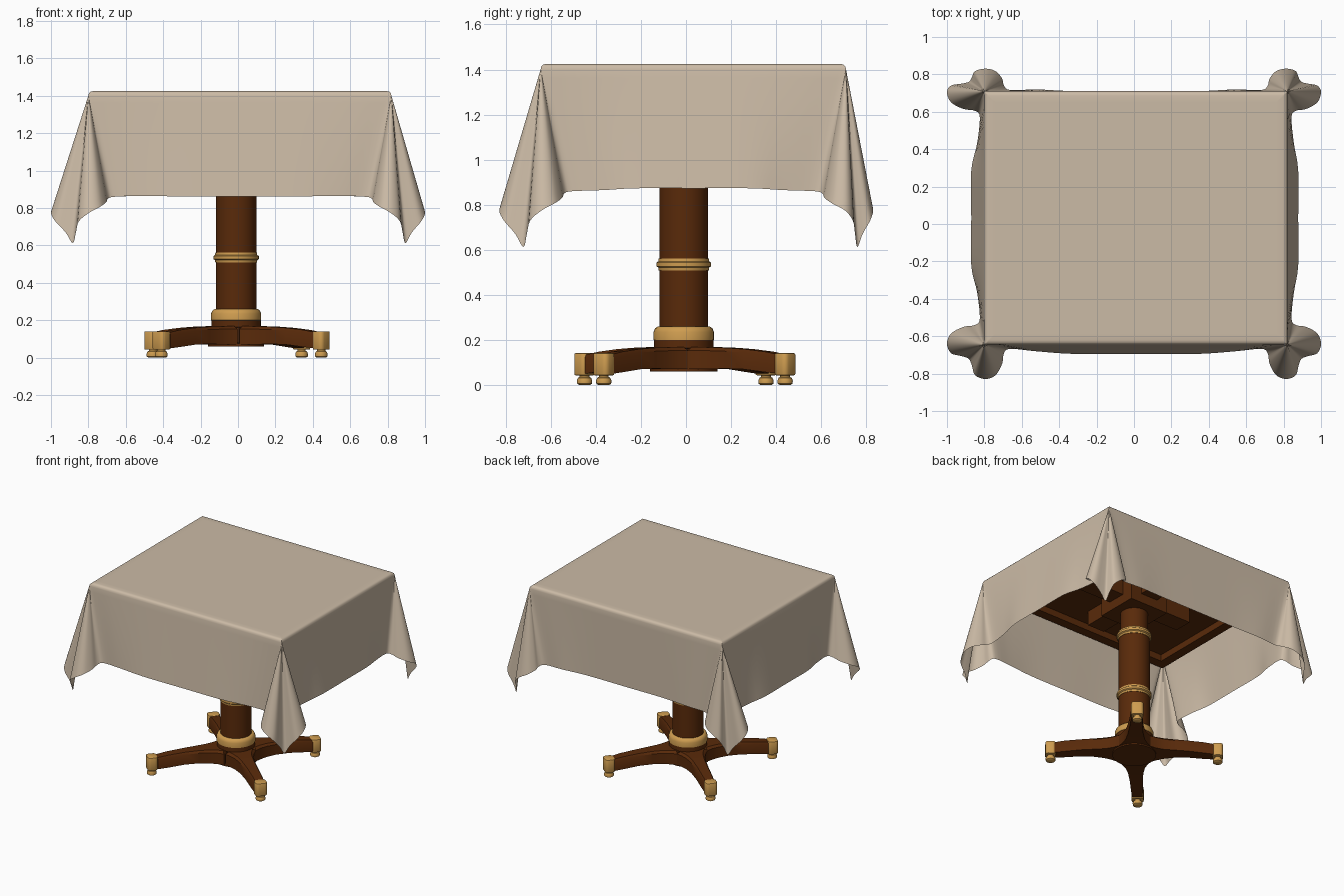
import bpy, bmesh, math
from mathutils import Vector, Matrix

if "Cube" in bpy.data.objects:
    bpy.data.objects.remove(bpy.data.objects["Cube"])

def mat(name, c):
    m = bpy.data.materials.new(name)
    m.diffuse_color = (*c, 1)
    m.use_nodes = True
    m.node_tree.nodes["Principled BSDF"].inputs["Base Color"].default_value = m.diffuse_color
    return m

CLOTH = mat("beige_cloth", (0.60, 0.495, 0.38))
WOOD = mat("dark_wood", (0.10, 0.023, 0.003))
BRASS = mat("brass", (0.62, 0.335, 0.08))
CX, CY = -0.01, -0.01

def finish(name, bm, m, angle=35):
    bmesh.ops.recalc_face_normals(bm, faces=bm.faces)
    me = bpy.data.meshes.new(name)
    bm.to_mesh(me)
    bm.free()
    me.materials.append(m)
    ob = bpy.data.objects.new(name, me)
    bpy.context.collection.objects.link(ob)
    bpy.context.view_layer.objects.active = ob
    ob.select_set(True)
    bpy.ops.object.shade_smooth_by_angle(angle=math.radians(angle))
    ob.select_set(False)
    return ob

def lathe(name, prof, m, x=CX, y=CY, n=40):
    bm = bmesh.new()
    rings = [[bm.verts.new((x + r * math.cos(2 * math.pi * i / n),
                            y + r * math.sin(2 * math.pi * i / n), z)) for i in range(n)]
             for r, z in prof]
    for a, b in zip(rings, rings[1:]):
        for i in range(n):
            bm.faces.new((a[i], a[(i + 1) % n], b[(i + 1) % n], b[i]))
    bm.faces.new(rings[0])
    bm.faces.new(rings[-1])
    return finish(name, bm, m)

def box(name, lo, hi, m, rot=0, bevel=0.0):
    lo, hi = Vector(lo), Vector(hi)
    bm = bmesh.new()
    bmesh.ops.create_cube(bm, size=1)
    bmesh.ops.scale(bm, vec=hi - lo, verts=bm.verts)
    if bevel:      # round the upright edges, then soften the rest a little
        up = [e for e in bm.edges if abs(e.verts[0].co.z - e.verts[1].co.z) > 1e-4]
        bmesh.ops.bevel(bm, geom=up, offset=bevel, segments=4, profile=0.5, affect='EDGES')
        flat = [e for e in bm.edges if abs(e.verts[0].co.z - e.verts[1].co.z) < 1e-4]
        bmesh.ops.bevel(bm, geom=flat, offset=0.006, segments=2, profile=0.5, affect='EDGES')
    bmesh.ops.transform(bm, verts=bm.verts,
                        matrix=Matrix.Translation((lo + hi) / 2) @ Matrix.Rotation(rot, 4, 'Z'))
    return finish(name, bm, m)

# ---- pedestal column and brass rings
lathe("base_hub", [(0.15, 0.06), (0.15, 0.075), (0.12, 0.08), (0.12, 0.16), (0.132, 0.165), (0.132, 0.2)], WOOD)
lathe("column", [(0.108, 0.19), (0.108, 0.99), (0.095, 1.0), (0.095, 1.25)], WOOD)
lathe("base_ring", [(0.12, 0.195), (0.134, 0.2), (0.134, 0.235), (0.127, 0.252), (0.115, 0.26), (0.10, 0.26)], BRASS)
for nm, z in (("middle_ring", 0.535), ("upper_ring", 1.0)):
    lathe(nm, [(0.10, z - .027), (0.111, z - .027), (0.113, z - .014), (0.121, z - .008), (0.121, z + .008),
               (0.113, z + .014), (0.111, z + .027), (0.10, z + .027)], BRASS)

# ---- four flared legs with brass caps and feet
STATIONS = [(0.004, 0.004, .07, .168), (0.11, 0.11, .07, .168), (0.15, 0.086, .07, .168), (0.2, 0.066, .071, .167),
            (0.27, 0.053, .073, .165), (0.37, 0.045, .07, .159), (0.48, 0.041, .058, .148), (0.56, 0.036, .05, .135)]
for k, (fx, fy) in enumerate([(0.445, -0.365), (0.34, 0.44), (-0.41, -0.45), (-0.455, 0.355)]):
    ang = math.atan2(fy - CY, fx - CX)
    bm = bmesh.new()
    rings = []
    for r, w, b, t in STATIONS:
        sec = [(-w, b), (w, b), (w, t - .015), (.78 * w, t), (-.78 * w, t), (-w, t - .015)]
        rings.append([bm.verts.new((CX + r * math.cos(ang) - s * math.sin(ang),
                                    CY + r * math.sin(ang) + s * math.cos(ang), z)) for s, z in sec])
    for a, b in zip(rings, rings[1:]):
        for i in range(6):
            bm.faces.new((a[i], a[(i + 1) % 6], b[(i + 1) % 6], b[i]))
    bm.faces.new(rings[0])
    bm.faces.new(rings[-1])
    finish(f"leg_{k}", bm, WOOD)
    box(f"leg_cap_{k}", (fx - .036, fy - .042, .043), (fx + .036, fy + .042, .141), BRASS, ang, 0.022)
    lathe(f"foot_{k}", [(0.024, 0), (0.033, .006), (0.034, .02), (0.029, .032), (0.022, .036), (0.022, .05)],
          BRASS, fx, fy, 20)

# ---- table top structure under the cloth
X0, X1, Y0, Y1, TOP = -0.80, 0.82, -0.645, 0.71, 1.425
box("table_top", (X0 + .012, Y0 + .012, 1.36), (X1 - .012, Y1 - .012, 1.418), WOOD)
box("apron_front", (X0 + .02, Y0 + .02, 1.31), (X1 - .02, Y0 + .09, 1.37), WOOD)
box("apron_back", (X0 + .02, Y1 - .09, 1.31), (X1 - .02, Y1 - .02, 1.37), WOOD)
box("apron_left", (X0 + .02, Y0 + .05, 1.31), (X0 + .09, Y1 - .05, 1.37), WOOD)
box("apron_right", (X1 - .09, Y0 + .05, 1.31), (X1 - .02, Y1 - .05, 1.37), WOOD)
box("beam_long", (-0.45, CY - .07, 1.25), (0.43, CY + .07, 1.37), WOOD)
box("beam_cross", (CX - .07, -0.42, 1.25), (CX + .07, 0.42, 1.37), WOOD)
box("column_block", (CX - .16, CY - .16, 1.18), (CX + .16, CY + .16, 1.37), WOOD)

# ---- tablecloth: hem path with two flared folds at each corner (out_x, out_y, z)
HALF = [(.035, -.28, .865), (.022, -.14, .86), (.045, -.105, .85), (.10, -.095, .83), (.16, -.06, .805),
        (.18, -.005, .775), (.16, .045, .73), (.11, .06, .67), (.075, .075, .612)]
CORNER = HALF + [(b, a, z) for a, b, z in HALF[-2::-1]]
full = []                                      # pairs (attach point on top edge, hem point)

def corner(sx, sy, flip):
    cx, cy = (X1 if sx > 0 else X0), (Y1 if sy > 0 else Y0)
    gx, gy = (1.0 if sx > 0 else 1.11), (0.67 if sy > 0 else 1.02)
    out = []
    for u, v, z in (CORNER[::-1] if flip else CORNER):
        pu, pv = min(0, u + .11), min(0, v + .11)
        if sy > 0 and u < -.12:                # the back side hangs almost flat
            v *= 0.4
        hu, hv = (u * gx if u > 0 else u), (v * gy if v > 0 else v)
        out.append((Vector((cx + sx * pu, cy + sy * pv, 0)), Vector((cx + sx * hu, cy + sy * hv, z))))
    return out

CORNERS = [corner(1, -1, True), corner(1, 1, False), corner(-1, 1, True), corner(-1, -1, False)]
BULGE = [(0.058, 0, 0.873), (0, 0.0, 0.87), (-0.07, 0, 0.873), (0, -0.05, 0.862)]
for k in range(4):
    full += CORNERS[k]
    a, b, (bx, by, bz) = CORNERS[k][-1], CORNERS[(k + 1) % 4][0], BULGE[k]
    for t in (.25, .5, .75):
        p = a[0].lerp(b[0], t)
        full.append((p, Vector((p.x + bx, p.y + by, bz))))

def spline(p0, p1, p2, p3, t):
    return 0.5 * (2 * p1 + (p2 - p0) * t + (2 * p0 - 5 * p1 + 4 * p2 - p3) * t * t
                  + (3 * p1 - p0 - 3 * p2 + p3) * t ** 3)

N, SUB = len(full), 4
cols = []
for i in range(N):
    q = [full[(i + d) % N][1] for d in (-1, 0, 1, 2)]
    for j in range(SUB):
        t = j / SUB
        cols.append((full[i][0].lerp(full[(i + 1) % N][0], t), spline(*q, t)))

def inset(p, d, z):
    return Vector((min(max(p.x, X0 + d), X1 - d), min(max(p.y, Y0 + d), Y1 - d), z))

# rounded top border, then straight rows fanning down to the hem
bm = bmesh.new()
rows = [[bm.verts.new(inset(p, d, z)) for p, h in cols]
        for d, z in ((.06, TOP), (.024, TOP), (.011, TOP - .003), (.003, TOP - .011), (0, TOP - .024))]
STEPS = 14
for k in range(1, STEPS + 1):
    rows.append([bm.verts.new(Vector((p.x, p.y, TOP - .024)).lerp(h, k / STEPS)) for p, h in cols])
M = len(cols)
for a, b in zip(rows, rows[1:]):
    for i in range(M):
        bm.faces.new((a[i], b[i], b[(i + 1) % M], a[(i + 1) % M]))
bmesh.ops.remove_doubles(bm, verts=bm.verts, dist=0.0004)
rim = [e for e in bm.edges if e.is_boundary and all(v.co.z > TOP - .001 for v in e.verts)]
bmesh.ops.contextual_create(bm, geom=rim)
finish("tablecloth", bm, CLOTH, 60)
